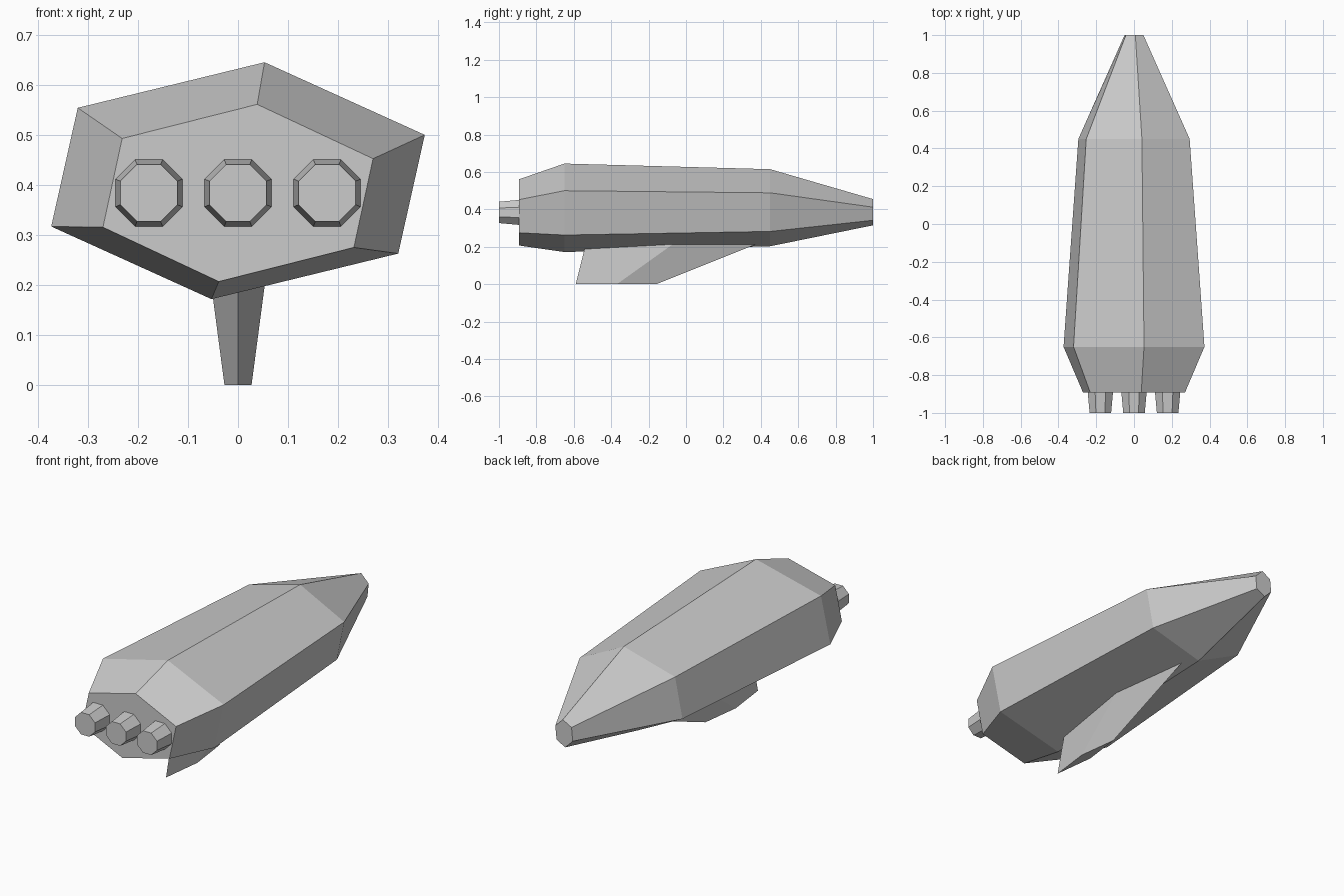
import bpy
import bmesh
from math import cos, sin, pi

cube = bpy.data.objects.get("Cube")
if cube:
    bpy.data.objects.remove(cube, do_unlink=True)

# Single hull colour
grey = bpy.data.materials.new("hull grey")
grey.use_nodes = True
colour = (0.6, 0.6, 0.6, 1)
grey.diffuse_color = colour
grey.node_tree.nodes["Principled BSDF"].inputs["Base Color"].default_value = colour


def loft(name, rings):
    """Skin a closed flat-faced solid through rings of equal point count."""
    bm = bmesh.new()
    loops = [[bm.verts.new(p) for p in ring] for ring in rings]
    for a, b in zip(loops, loops[1:]):
        n = len(a)
        for i in range(n):
            j = (i + 1) % n
            bm.faces.new((a[i], a[j], b[j], b[i]))
    bm.faces.new(loops[0])
    bm.faces.new(loops[-1])
    bmesh.ops.recalc_face_normals(bm, faces=bm.faces)
    mesh = bpy.data.meshes.new(name)
    bm.to_mesh(mesh)
    bm.free()
    mesh.materials.append(grey)
    obj = bpy.data.objects.new(name, mesh)
    bpy.context.collection.objects.link(obj)
    return obj


# Hull: a skewed hexagon, point-symmetric, scaled along the length
half = [(0.053, 0.2365), (0.373, 0.0915), (0.32, -0.1455)]
hexagon = half + [(-x, -z) for x, z in half]
stations = [  # y, centre z, width scale, height scale
    (-0.893, 0.384, 0.723, 0.748),
    (-0.65, 0.4085, 1, 1),
    (0.45, 0.409, 0.79, 0.871),
    (1.0, 0.385, 0.134, 0.296),
]
loft("hull", [[(x * w, y, cz + z * h) for x, z in hexagon]
              for y, cz, w, h in stations])


# Engines: three tapered octagonal nozzles
def octagon(cx, y, r):
    return [(cx + r * cos((i + 0.5) * pi / 4), y,
             0.384 + r * sin((i + 0.5) * pi / 4)) for i in range(8)]


for side, cx in (("right", -0.178), ("centre", 0), ("left", 0.178)):
    loft(side + "_engine", [octagon(cx, -1.0, 0.0617), octagon(cx, -0.885, 0.073)])


# Belly fin: swept, diamond in plan
def diamond(z, back, mid, front, w):
    return [(0, back, z), (w, mid, z), (0, front, z), (-w, mid, z)]


loft("belly_fin", [diamond(0, -0.59, -0.37, -0.16, 0.027),
                   diamond(0.25, -0.527, -0.02, 0.465, 0.06)])
